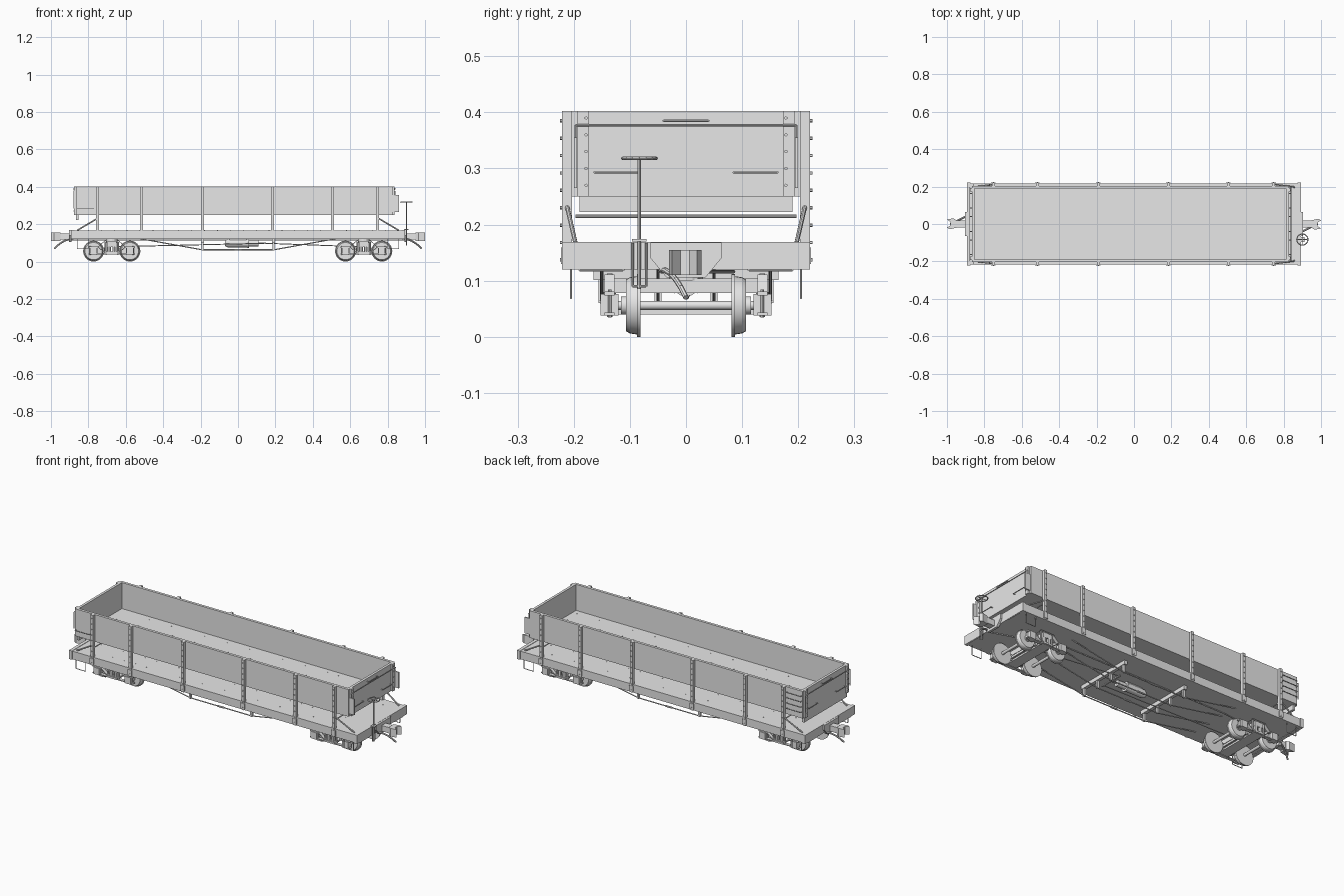
import bpy, bmesh, math
from mathutils import Vector, Matrix

cube = bpy.data.objects.get("Cube")
if cube:
    bpy.data.objects.remove(cube, do_unlink=True)

grey = bpy.data.materials.new("plain_grey")
grey.use_nodes = True
grey.diffuse_color = (.8, .8, .8, 1)
grey.node_tree.nodes["Principled BSDF"].inputs["Base Color"].default_value = grey.diffuse_color

# Shared levels and widths
deck_bottom, deck_top = .122, .167
wall_bottom, wall_top = .25, .402
wall_height = wall_top - wall_bottom
wall_middle = (wall_top + wall_bottom) / 2
deck_end, deck_side = .89, .217
wall_side, end_side = .197, .19
front_face, rear_face = .828, -.866
posts = (-.752, -.516, -.19, .184, .505, .746)
truss_lines = (-.15, -.05, .05, .15)
wheel_radius, axle_offset, frame_side = .056, .097, .136
both = (-1, 1)


def finish(name, bm, smooth=False):
    mesh = bpy.data.meshes.new(name)
    bmesh.ops.recalc_face_normals(bm, faces=bm.faces)
    bm.to_mesh(mesh)
    bm.free()
    mesh.materials.append(grey)
    part = bpy.data.objects.new(name, mesh)
    bpy.context.collection.objects.link(part)
    if smooth:
        bpy.ops.object.select_all(action='DESELECT')
        part.select_set(True)
        bpy.context.view_layer.objects.active = part
        bpy.ops.object.shade_smooth_by_angle(angle=math.radians(40))


def add_block(bm, centre, size):
    matrix = Matrix.Translation(centre) @ Matrix.Diagonal((*size, 1))
    bmesh.ops.create_cube(bm, size=1, matrix=matrix)


def add_cylinder(bm, start, end, radius, sides=8, end_radius=None):
    start, end = Vector(start), Vector(end)
    axis = end - start
    turn = axis.to_track_quat('Z', 'Y').to_matrix().to_4x4()
    bmesh.ops.create_cone(bm, cap_ends=True, segments=sides, radius1=radius,
                          radius2=radius if end_radius is None else end_radius,
                          depth=axis.length, matrix=Matrix.Translation((start + end) / 2) @ turn)


def add_path(bm, points, radius):
    for start, end in zip(points, points[1:]):
        add_cylinder(bm, start, end, radius)


def add_grab(bm, start, end, reach, radius=.002):
    # a bar held off its surface by two bent legs
    start, end, reach = Vector(start), Vector(end), Vector(reach)
    add_path(bm, [start, start + reach, end + reach, end], radius)


def add_prism(bm, outline, depth):
    face = bm.faces.new([bm.verts.new(point) for point in outline])
    grown = bmesh.ops.extrude_face_region(bm, geom=[face])['geom']
    bmesh.ops.translate(bm, vec=depth, verts=[v for v in grown if isinstance(v, bmesh.types.BMVert)])


def block(name, centre, size):
    bm = bmesh.new()
    add_block(bm, centre, size)
    finish(name, bm)


# Deck, raised floor and walls
box_middle = (front_face + rear_face) / 2
box_length = front_face - rear_face
deck_middle = (deck_bottom + deck_top) / 2
deck_height = deck_top - deck_bottom
block("deck", (0, 0, deck_middle), (2 * deck_end, 2 * deck_side, deck_height))
block("box_floor", (box_middle, 0, wall_bottom + .003), (box_length - .02, 2 * end_side, .006))
block("front_end_wall", (front_face - .007, 0, wall_middle), (.014, 2 * end_side, wall_height))
block("rear_end_wall", (rear_face + .007, 0, wall_middle - .014), (.014, 2 * end_side, wall_height + .028))
for s, side in zip(both, ("right", "left")):
    block(side + "_wall", (box_middle, s * wall_side, wall_middle), (box_length, .015, wall_height))
    block("end_beam", (s * (deck_end - .006), 0, deck_middle), (.018, .442, deck_height + .004))
    block("corner_plate", (front_face + .014, s * wall_side, .31), (.036, .006, .09))

# Side posts, base pockets and corner stakes, all bolted
bm, bolts = bmesh.new(), bmesh.new()
post_height = wall_top - deck_bottom
for s in both:
    for x in posts:
        add_block(bm, (x, s * .212, deck_bottom + post_height / 2), (.016, .018, post_height))
        add_block(bm, (x, s * .219, deck_middle), (.024, .008, .03))
        for i in range(9):
            z = deck_bottom + .015 + i * .031
            add_cylinder(bolts, (x, s * deck_side, z), (x, s * .225, z), .003, 6)
    for face, out in ((rear_face, -1), (front_face, 1)):
        add_block(bm, (face + out * .005, s * .183, wall_middle), (.01, .02, wall_height))
        for i in range(5):
            z = wall_bottom + .02 + i * .03
            add_cylinder(bolts, (face, s * .178, z), (face + out * .014, s * .178, z), .003, 6)
finish("side_posts", bm)
finish("bolts", bolts)

# Nail heads on floor and deck
bm = bmesh.new()
for i in range(24):
    x = -.8 + i * .069
    for y in (-.16, -.07, .07, .16):
        for level in (wall_bottom + .006, deck_top):
            add_cylinder(bm, (x, y, level), (x, y, level + .001), .002, 5)
finish("nail_heads", bm)

# Slanted braces, cross rods, handrails and steps
rods, braces = bmesh.new(), bmesh.new()
for e, face in ((-1, rear_face), (1, front_face)):
    post, out = e * .75, Vector((e * .012, 0, 0))
    add_path(rods, [(post, -wall_side, .215), (post, wall_side, .215)], .003)
    for s in both:
        add_path(braces, [(post, s * .212, .232), (e * .86, s * wall_side, deck_top)], .004)
        add_grab(rods, (face, s * .085, .293), (face, s * .163, .293), out)
        add_grab(rods, (e * deck_end, s * .112, deck_bottom), (e * deck_end, s * .19, deck_bottom), (0, 0, -.004))
        add_grab(rods, (e * .86, s * .205, deck_bottom), (e * .8, s * .205, deck_bottom), (0, 0, -.053))
        add_path(rods, [(face + out.x, s * wall_side, .285), (face + out.x, s * wall_side, .377)], .002)
    add_grab(rods, (face, -.04, .385), (face, .04, .385), out)
    add_path(rods, [(face + out.x, -wall_side, .377), (face + out.x, wall_side, .377)], .002)
for s, count in ((-1, 1), (1, 4)):
    for i in range(count):
        z = .285 + i * .03
        add_grab(rods, (-.86, s * wall_side, z), (-.772, s * wall_side, z), (0, s * .018, 0))
finish("handrails", rods, True)
finish("corner_braces", braces, True)

# Hand brake
bm = bmesh.new()
brake_x, brake_y, brake_top = .9, -.083, .318
hub = Vector((brake_x, brake_y, brake_top))
add_cylinder(bm, (brake_x, brake_y, .085), hub, .003)
add_block(bm, (brake_x, brake_y, deck_top + .005), (.024, .026, .005))
add_grab(bm, (brake_x, brake_y - .012, deck_top), (brake_x, brake_y + .012, deck_top), (0, 0, -.077))
rim = [hub + Matrix.Rotation(i * math.tau / 16, 3, 'Z') @ Vector((.03, 0, 0)) for i in range(17)]
add_path(bm, rim, .003)
for point in rim[:-1:4]:
    add_cylinder(bm, hub, point, .002)
finish("hand_brake", bm, True)

# Couplers, pockets and air hoses
for e in both:
    bm = bmesh.new()
    half = [(.035, .106), (.063, .14), (.063, .168)]
    outline = half + [(-y, z) for y, z in reversed(half)]
    add_prism(bm, [(e * deck_end, y, z) for y, z in outline], (e * .014, 0, 0))
    add_block(bm, (e * .92, 0, .134), (.08, .036, .032))
    hook = [(.95, -.02), (.965, -.03), (1, -.025), (.98, -.01), (.98, .006), (1, .02), (.985, .028), (.95, .02)]
    add_prism(bm, [(e * x, e * y, .11) for x, y in hook], (0, 0, .045))
    finish("coupler", bm)
    bm = bmesh.new()
    bend = [i / 5 for i in range(6)]
    add_path(bm, [(e * (deck_end + .09 * t), e * .045 * (t - 1), .12 - .05 * t * t) for t in bend], .005)
    finish("air_hose", bm, True)

# Trucks
for middle in (-.675, .672):
    wheels, frame = bmesh.new(), bmesh.new()
    add_block(frame, (middle, 0, .091), (.05, .29, .026))
    add_block(frame, (middle, 0, .045), (.06, .3, .01))
    add_cylinder(frame, (middle, 0, .1), (middle, 0, deck_bottom), .03, 16)
    for d in both:
        axle = middle + d * axle_offset
        add_cylinder(wheels, (axle, -.14, wheel_radius), (axle, .14, wheel_radius), .008, 12)
        add_block(frame, (middle + d * .035, 0, .058), (.008, .2, .012))
        for s in both:
            # flange, tread, rim and hub
            y = s * .081
            for width, big, small in ((.006, 0, 0), (.013, .004, .006), (.007, .006, .01), (.009, .04, .04)):
                add_cylinder(wheels, (axle, y, wheel_radius), (axle, y + s * width, wheel_radius),
                             wheel_radius - big, 32, wheel_radius - small)
                y += s * width
            # journal box, column, spring and brake shoe
            side = s * frame_side
            add_block(frame, (axle, side, .057), (.036, .032, .038))
            for shift in (-.018, .018):
                add_cylinder(frame, (axle + shift, side, .034), (axle + shift, side, .084), .003)
            add_cylinder(frame, (middle + d * .034, side, .035), (middle + d * .034, side, .113), .005)
            add_cylinder(frame, (middle + d * .014, side, .05), (middle + d * .014, side, .08), .011)
            add_block(frame, (middle + d * .035, s * .095, .06), (.012, .016, .03))
    # arch bars, bent between the journal boxes
    for s in both:
        for level, dip in ((.076, .106), (.074, .048), (.038, .038)):
            half = [(.04, dip), (axle_offset - .025, level), (axle_offset + .028, level)]
            lower = [(-x, z) for x, z in reversed(half)] + half
            strip = lower + [(x, z + .005) for x, z in reversed(lower)]
            add_prism(frame, [(middle + x, s * frame_side - .009, z) for x, z in strip], (0, .018, 0))
    finish("wheelsets", wheels, True)
    finish("truck_frame", frame)

# Truss rods, turnbuckles and queen posts
rods, queens = bmesh.new(), bmesh.new()
queen_x, truss_low = .19, .063
for y in truss_lines:
    add_path(rods, [(-.52, y, deck_bottom), (-queen_x, y, truss_low),
                    (queen_x, y, truss_low), (.52, y, deck_bottom)], .003)
    add_cylinder(rods, (-.02, y, truss_low), (.02, y, truss_low), .005)
    for e in both:
        add_block(queens, (e * queen_x, y, .083), (.012, .012, .045))
for e in both:
    add_block(queens, (e * queen_x, 0, .112), (.018, .33, .022))
finish("truss_rods", rods, True)
finish("queen_posts", queens)

# Air brake cylinder and linkage
bm = bmesh.new()
x, level = -.07, .098
for length, start, end in ((.015, .015, .022), (.105, .022, .022), (.008, .026, .026),
                           (.052, .017, .017), (.035, .005, .005)):
    add_cylinder(bm, (x, 0, level), (x + length, 0, level), start, 16, end)
    x += length
add_block(bm, (0, 0, deck_bottom - .004), (.09, .024, .008))
add_block(bm, (x, 0, level), (.01, .14, .006))
for s in both:
    add_path(bm, [(x, s * .06, level), (s * .64, s * .02, .08)], .0025)
pipe = [(-deck_end, .045), (-.5, .085), (.5, .085), (deck_end, -.045)]
add_path(bm, [(x, y, deck_bottom - .006) for x, y in pipe], .003)
finish("air_brake", bm, True)
